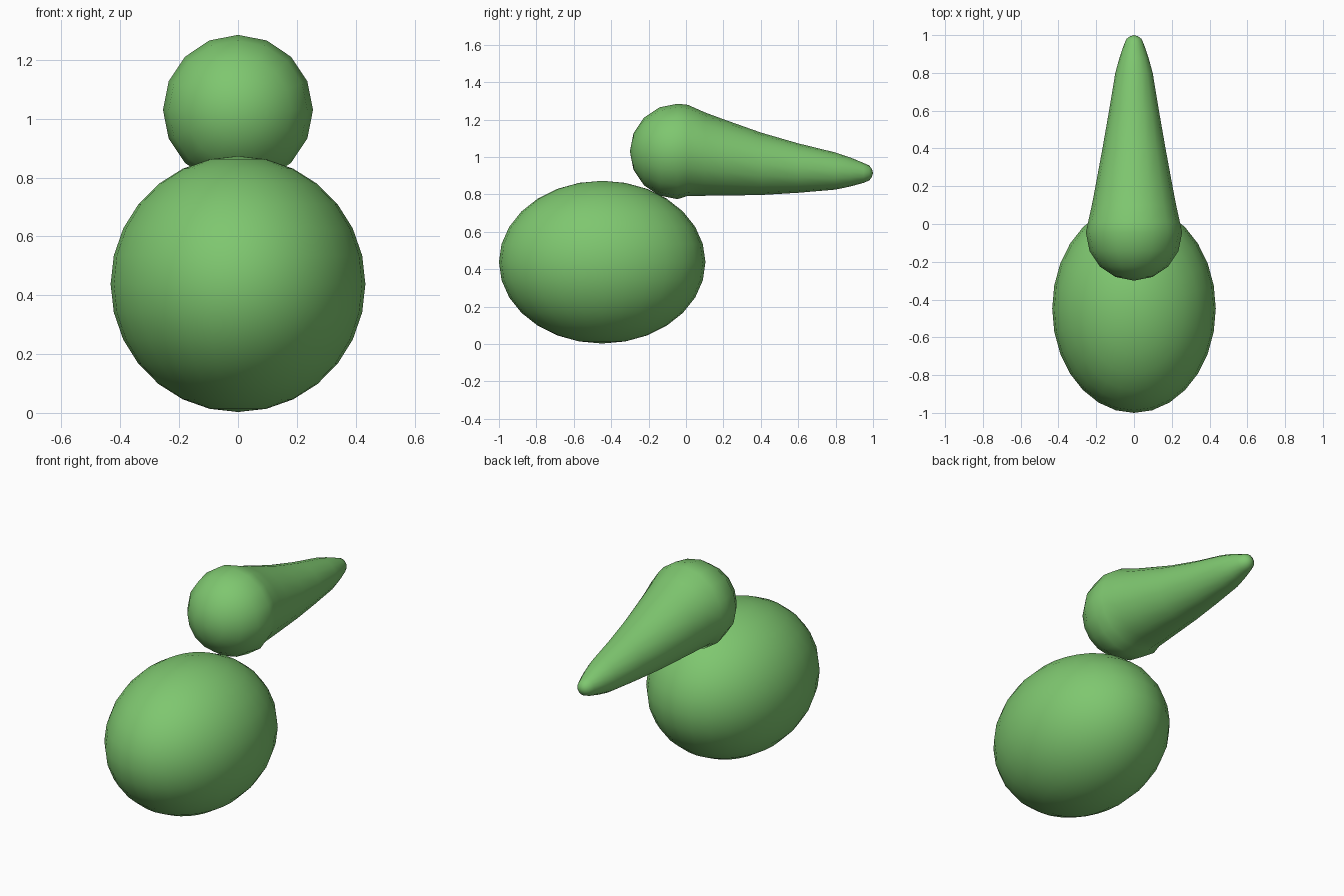
import bpy, bmesh, math
from mathutils import Matrix, Vector

if "Cube" in bpy.data.objects:
    bpy.data.objects.remove(bpy.data.objects["Cube"])

green = bpy.data.materials.new("leaf green")
green.diffuse_color = (0.21, 0.57, 0.16, 1)
green.use_nodes = True
green.node_tree.nodes["Principled BSDF"].inputs["Base Color"].default_value = green.diffuse_color


def finish(bm, name):
    """Turn a bmesh into a smooth green object."""
    bmesh.ops.recalc_face_normals(bm, faces=bm.faces)
    for f in bm.faces:
        f.smooth = True
    mesh = bpy.data.meshes.new(name)
    bm.to_mesh(mesh)
    bm.free()
    mesh.materials.append(green)
    obj = bpy.data.objects.new(name, mesh)
    bpy.context.collection.objects.link(obj)
    return obj


# Body: egg-like ellipsoid, longest from front to back
bm = bmesh.new()
bmesh.ops.create_uvsphere(
    bm, u_segments=28, v_segments=14, radius=1,
    matrix=Matrix.Translation((0, -0.448, 0.438))
    @ Matrix.Diagonal((0.433, 0.552, 0.435, 1)))
finish(bm, "body")

# Head: round front drawn out into a long tapering crest
# Each ring is (y, centre height, radius)
R, CY, CZ = 0.255, -0.045, 1.03
rings = [(CY - R * math.cos(a), CZ, R * math.sin(a))
         for a in (math.radians(22.5 * i) for i in range(1, 5))]
rings += [(0.01, 1.036, 0.243), (0.1, 1.016, 0.223), (0.2, 0.998, 0.204),
          (0.4, 0.964, 0.167), (0.6, 0.941, 0.132), (0.8, 0.925, 0.099),
          (0.88, 0.92, 0.077), (0.95, 0.915, 0.053), (0.98, 0.915, 0.040),
          (0.994, 0.915, 0.021)]
SIDES = 16
bm = bmesh.new()
loops = []
for y, z, r in rings:
    loops.append([bm.verts.new((r * math.sin(2 * math.pi * i / SIDES), y,
                                z + r * math.cos(2 * math.pi * i / SIDES)))
                  for i in range(SIDES)])
for a, b in zip(loops, loops[1:]):
    for i in range(SIDES):
        j = (i + 1) % SIDES
        bm.faces.new((a[i], a[j], b[j], b[i]))
for loop, tip in ((loops[0], (0, CY - R, CZ)), (loops[-1], (0, 1.0, 0.915))):
    v = bm.verts.new(Vector(tip))
    for i in range(SIDES):
        bm.faces.new((v, loop[i], loop[(i + 1) % SIDES]))
finish(bm, "head_and_crest")
